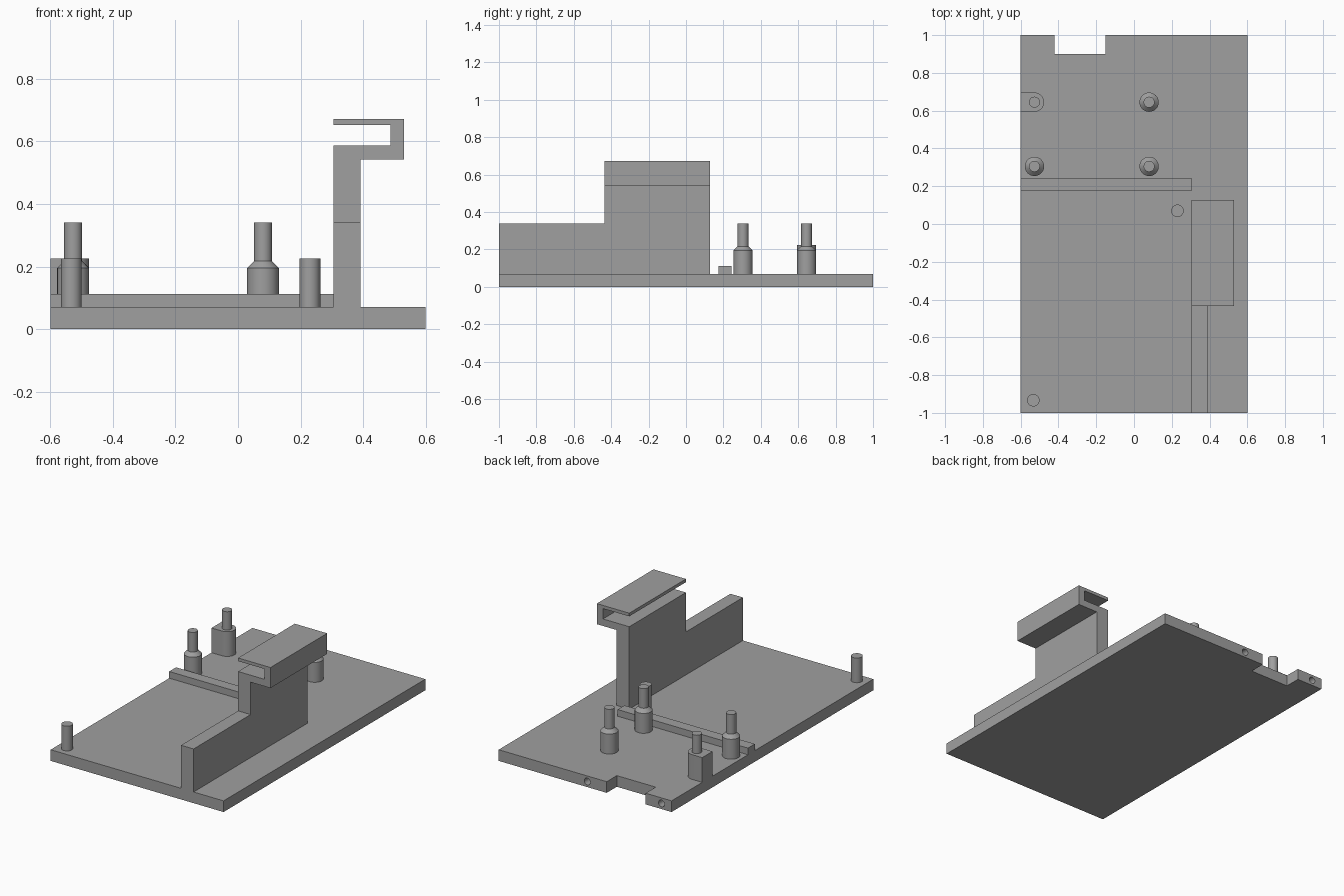
import bpy, bmesh, math
from mathutils import Vector

if "Cube" in bpy.data.objects:
    bpy.data.objects.remove(bpy.data.objects["Cube"])

grey = bpy.data.materials.new("plain_grey")
grey.diffuse_color = (0.35, 0.35, 0.35, 1)
grey.use_nodes = True
grey.node_tree.nodes["Principled BSDF"].inputs["Base Color"].default_value = grey.diffuse_color
BASE_TOP = 0.07


def finish(bm, name, smooth=False):
    bmesh.ops.recalc_face_normals(bm, faces=bm.faces)
    mesh = bpy.data.meshes.new(name)
    bm.to_mesh(mesh)
    bm.free()
    mesh.materials.append(grey)
    obj = bpy.data.objects.new(name, mesh)
    bpy.context.collection.objects.link(obj)
    if smooth:
        bpy.ops.object.select_all(action='DESELECT')
        obj.select_set(True)
        bpy.context.view_layer.objects.active = obj
        bpy.ops.object.shade_smooth_by_angle(angle=math.radians(25))
    return obj


def prism(name, points, direction, smooth=False):
    """Extrude a closed 3D outline along a direction."""
    bm = bmesh.new()
    face = bm.faces.new([bm.verts.new(p) for p in points])
    ext = bmesh.ops.extrude_face_region(bm, geom=[face])
    moved = [g for g in ext["geom"] if isinstance(g, bmesh.types.BMVert)]
    bmesh.ops.translate(bm, verts=moved, vec=Vector(direction))
    return finish(bm, name, smooth)


def turned(name, x, y, profile, sides=32):
    """Stack rings of (radius, z) into a closed round part."""
    bm = bmesh.new()
    rings = []
    for r, z in profile:
        rings.append([bm.verts.new((x + r * math.cos(2 * math.pi * i / sides),
                                    y + r * math.sin(2 * math.pi * i / sides), z))
                      for i in range(sides)])
    for a, b in zip(rings, rings[1:]):
        for i in range(sides):
            j = (i + 1) % sides
            bm.faces.new((a[i], a[j], b[j], b[i]))
    bm.faces.new(rings[0])
    bm.faces.new(rings[-1])
    return finish(bm, name, True)


# Base plate with a notch in the back edge
outline = [(-0.6, -1), (0.6, -1), (0.6, 1), (-0.15, 1),
           (-0.15, 0.9), (-0.42, 0.9), (-0.42, 1), (-0.6, 1)]
base = prism("base_plate", [(x, y, 0) for x, y in outline], (0, 0, BASE_TOP))

# Blind round holes in the back edge
for n, hx in enumerate((-0.53, -0.015)):
    ring = [(hx + 0.021 * math.cos(math.pi * i / 12), 1.05,
             0.035 + 0.021 * math.sin(math.pi * i / 12)) for i in range(24)]
    cutter = prism(f"hole_cutter_{n + 1}", ring, (0, -0.15, 0))
    cutter.hide_render = True
    cutter.hide_set(True)
    mod = base.modifiers.new(f"hole_{n + 1}", 'BOOLEAN')
    mod.operation = 'DIFFERENCE'
    mod.solver = 'EXACT'
    mod.object = cutter

# Low front part of the wall
low = [(0.305, BASE_TOP), (0.392, BASE_TOP), (0.392, 0.34), (0.305, 0.34)]
prism("low_wall", [(x, -1, z) for x, z in low], (0, 0.565, 0))

# Tall part of the wall, folding into a hooked channel
hook = [(0.305, BASE_TOP), (0.392, BASE_TOP), (0.392, 0.543), (0.53, 0.543),
        (0.53, 0.672), (0.305, 0.672), (0.305, 0.652), (0.487, 0.652),
        (0.487, 0.587), (0.305, 0.587)]
prism("hooked_wall", [(x, -0.435, z) for x, z in hook], (0, 0.562, 0))

# Low cross rail
rail = [(-0.6, 0.175), (0.305, 0.175), (0.305, 0.243), (-0.6, 0.243)]
prism("cross_rail", [(x, y, BASE_TOP) for x, y in rail], (0, 0, 0.042))

# Shouldered standoffs
for n, (x, y) in enumerate([(-0.527, 0.305), (0.08, 0.305), (0.08, 0.645)]):
    turned(f"standoff_{n + 1}", x, y, [(0.051, BASE_TOP), (0.051, 0.195),
                                       (0.029, 0.217), (0.029, 0.34)])

# Corner standoff: boss with one rounded end and a pin on top
boss = [(-0.6, 0.696), (-0.6, 0.594)]
boss += [(-0.527 + 0.051 * math.cos(a), 0.645 + 0.051 * math.sin(a))
         for a in (math.pi * (i / 16 - 0.5) for i in range(17))]
prism("corner_boss", [(x, y, BASE_TOP) for x, y in boss], (0, 0, 0.155), True)
turned("corner_pin", -0.527, 0.645, [(0.029, 0.225), (0.029, 0.34)])

# Plain locating pegs
for n, (x, y) in enumerate([(-0.533, -0.933), (0.23, 0.07)]):
    turned(f"peg_{n + 1}", x, y, [(0.033, BASE_TOP), (0.033, 0.225)])
